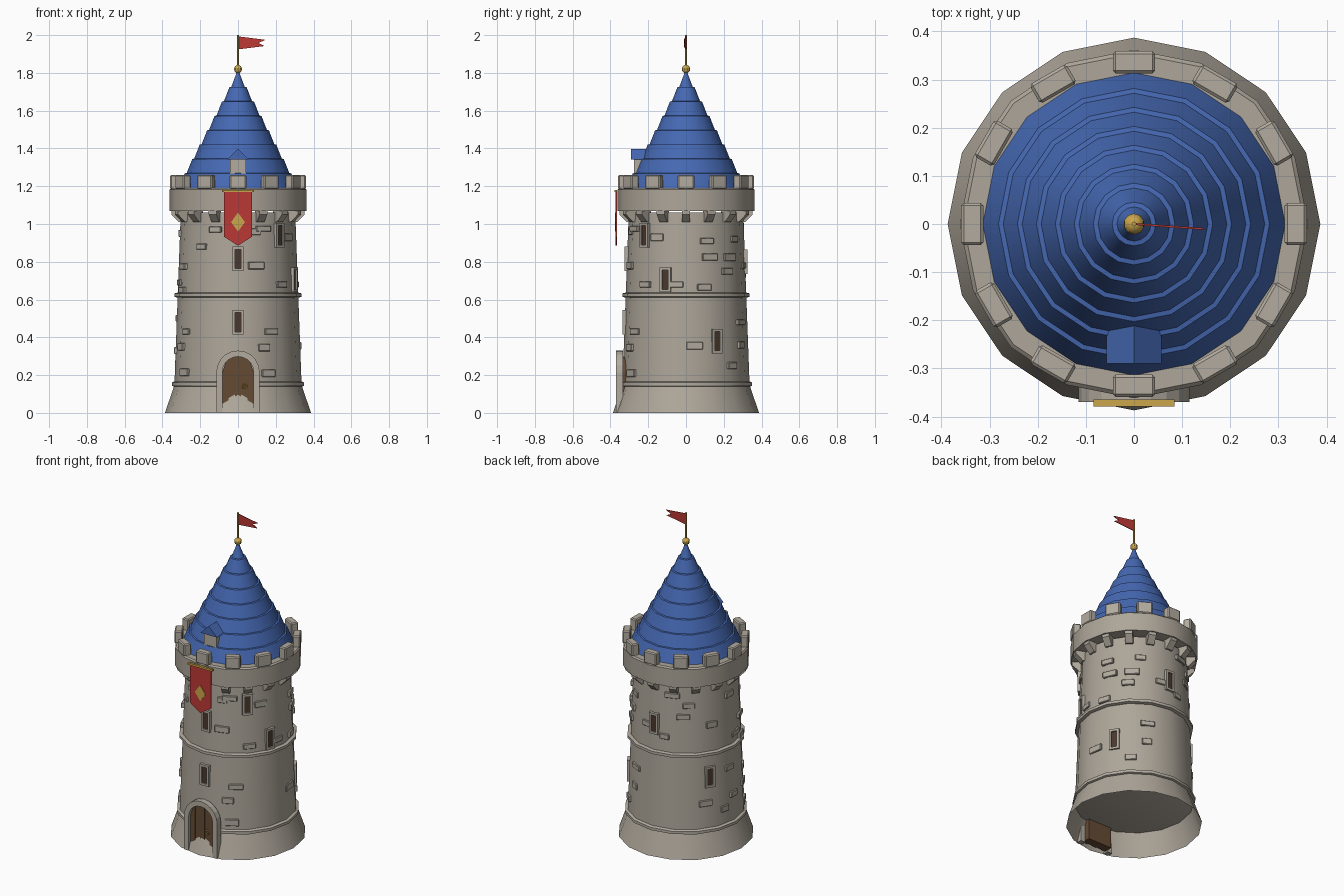
import bpy, bmesh, random
from math import sin, cos, pi, radians
from mathutils import Matrix, Vector

if "Cube" in bpy.data.objects:
    bpy.data.objects.remove(bpy.data.objects["Cube"])

random.seed(4)
COL = {"stone": (0.42, 0.38, 0.32), "light_stone": (0.45, 0.41, 0.35), "blue": (0.06, 0.14, 0.45),
       "wood": (0.13, 0.07, 0.035), "red": (0.5, 0.04, 0.035), "gold": (0.6, 0.38, 0.07),
       "dark": (0.07, 0.04, 0.025)}
MATS = {}
for key, c in COL.items():
    MATS[key] = bpy.data.materials.new(key)
    MATS[key].diffuse_color = (*c, 1)


def make(name, bm, mat, smooth=False, bevel=0):
    me = bpy.data.meshes.new(name)
    bm.to_mesh(me)
    bm.free()
    ob = bpy.data.objects.new(name, me)
    bpy.context.collection.objects.link(ob)
    me.materials.append(MATS[mat])
    if bevel:
        m = ob.modifiers.new("bevel", 'BEVEL')
        m.width, m.segments = bevel, 1
    if smooth:
        bpy.ops.object.select_all(action='DESELECT')
        ob.select_set(True)
        bpy.context.view_layer.objects.active = ob
        bpy.ops.object.shade_smooth_by_angle(angle=radians(30))
    return ob


def lathe(name, prof, mat, n=16, bottom=True, top=True):
    bm = bmesh.new()
    rings = [[bm.verts.new((r * cos(2 * pi * i / n), r * sin(2 * pi * i / n), z)) for i in range(n)]
             for r, z in prof]
    for a, b in zip(rings, rings[1:]):
        for i in range(n):
            j = (i + 1) % n
            bm.faces.new((a[i], a[j], b[j], b[i]))
    if bottom:
        bm.faces.new(rings[0][::-1])
    if top:
        bm.faces.new(rings[-1])
    return make(name, bm, mat, True)


def box(bm, az, c, size):
    """Box in a frame turned by az degrees: local x points outward."""
    m = Matrix.Rotation(radians(az), 4, 'Z') @ Matrix.Translation(c) @ Matrix.Diagonal((*size, 1))
    bmesh.ops.create_cube(bm, size=1, matrix=m)


def prism(bm, pts, a, b, to3d):
    """Extrude a 2D outline between depths a and b; to3d(u, v, d) places it."""
    lo = [bm.verts.new(to3d(u, v, a)) for u, v in pts]
    hi = [bm.verts.new(to3d(u, v, b)) for u, v in pts]
    n = len(pts)
    fs = [bm.faces.new(lo[::-1]), bm.faces.new(hi)]
    fs += [bm.faces.new((lo[i], lo[(i + 1) % n], hi[(i + 1) % n], hi[i])) for i in range(n)]
    bmesh.ops.recalc_face_normals(bm, faces=fs)


def front(u, v, d):
    return (u, d, v)


def wall(az, z):
    """Distance of the 16-sided wall from the axis."""
    r = 0.337 - 0.037 * (z - 0.15)
    return r * cos(pi / 16) / cos(radians(az % 22.5 - 11.25))


# Tower shell
lathe("base_flare", [(0.387, 0), (0.337, 0.145)], "stone", bottom=False)
lathe("tower_wall", [(0.337, 0.14), (0.303, 1.06)], "stone")
lathe("base_band", [(0.337, 0.138), (0.35, 0.143), (0.35, 0.16), (0.337, 0.167)], "light_stone")
lathe("middle_band", [(0.32, 0.61), (0.337, 0.615), (0.337, 0.632), (0.32, 0.637)], "light_stone")
lathe("parapet", [(0.362, 1.069), (0.362, 1.182), (0.354, 1.19)], "stone")

# Corbels under the parapet
bm = bmesh.new()
for k in range(16):
    m = Matrix.Rotation(k * pi / 8, 4, 'Z')
    prism(bm, [(0.285, 1.01), (0.312, 1.01), (0.352, 1.05), (0.352, 1.07), (0.285, 1.07)], -0.022, 0.022,
          lambda u, v, d: m @ Vector((u, d, v)))
make("corbels", bm, "stone")

# Merlons
bm = bmesh.new()
for k in range(12):
    box(bm, 30 * k, (0.336, 0, 1.222), (0.046, 0.088, 0.076))
make("merlons", bm, "light_stone", bevel=0.006)

# Stepped roof
prof = [(0.315, 1.188)]
for i in range(1, 8):
    r, z = 0.315 * (1 - i / 8), 1.192 + 0.076 * i
    prof += [(r + 0.006, z), (r - 0.004, z + 0.002)]
lathe("roof", prof + [(0.004, 1.81)], "blue")

# Dormer
bm = bmesh.new()
box(bm, -90, (0.2, 0, 1.27), (0.15, 0.086, 0.16))
make("dormer_wall", bm, "light_stone")
bm = bmesh.new()
prism(bm, [(-0.057, 1.342), (0.057, 1.342), (0, 1.398)], -0.29, -0.15, front)
make("dormer_roof", bm, "blue")

# Raised wall stones: (angle, height)
stones = [(-129, .88), (-113, .97), (-72, .96), (-72, .78), (-158, .775), (-158, .65), (-148, .43),
          (-156, .35), (-149, .215), (-57, .43), (-65, .345), (-61, .21), (-64, .975), (-30, .93),
          (-43, .68), (-9, .68), (8, .355), (21, .91), (24, .825), (48, .825), (44, .75), (18, .665),
          (57, .92), (64, .48), (63, .36), (47, .25), (80, .78), (110, .99), (128, .93), (122, .86),
          (153, .8), (178, .95), (188, .69), (102, .73), (145, .32), (175, .5), (180, .33), (167, .26)]
bm = bmesh.new()
for az, z in stones:
    box(bm, az, (wall(az, z) - 0.006, 0, z),
        (0.03, random.uniform(0.055, 0.09), random.uniform(0.03, 0.042)))
make("wall_stones", bm, "light_stone", bevel=0.003)

# Arrow-slit windows
fr, pane = bmesh.new(), bmesh.new()
for az, z in [(-90, .48), (-90, .815), (-45, .94), (-20, .705), (30, .38), (90, .8), (150, .48)]:
    r = wall(az, z)
    for s in (-1, 1):
        box(fr, az, (r - 0.003, s * 0.023, z), (0.03, 0.014, 0.13))
        box(fr, az, (r - 0.003, 0, z + s * 0.058), (0.03, 0.032, 0.014))
    box(pane, az, (r - 0.008, 0, z), (0.024, 0.034, 0.104))
make("window_frames", fr, "light_stone")
make("window_panes", pane, "dark")


# Door frame and planked door
def arch(r, zc=0.215, n=10):
    return [(r * cos(pi * i / n), zc + r * sin(pi * i / n)) for i in range(n + 1)]


bm = bmesh.new()
prism(bm, [(0.115, 0)] + arch(0.115) + [(-0.115, 0), (-0.083, 0)] + arch(0.083)[::-1] + [(0.083, 0)],
      -0.37, -0.333, front)
make("door_frame", bm, "light_stone")
bm = bmesh.new()
w = 0.166 / 5
for k in range(5):
    x0 = -0.083 + k * w
    xs = [x0 + w * t for t in (0, 0.5, 1)]
    top = [(x, 0.215 + max(0, 0.083 ** 2 - x * x) ** 0.5) for x in xs]
    prism(bm, [(xs[0], 0.01), (xs[2], 0.01)] + top[::-1], -0.354 + 0.004 * (k % 2), -0.3, front)
make("door", bm, "wood")

# Door ring
bpy.ops.mesh.primitive_torus_add(major_radius=0.012, minor_radius=0.003, major_segments=12,
                                 minor_segments=6, location=(0.035, -0.357, 0.14), rotation=(pi / 2, 0, 0))
bpy.context.object.name = "door_ring"
bpy.context.object.data.materials.append(MATS["gold"])

# Banner with diamond and rod
bm = bmesh.new()
prism(bm, [(-0.073, 1.172), (-0.073, 0.932), (0, 0.885), (0.073, 0.932), (0.073, 1.172)],
      -0.372, -0.366, front)
make("banner", bm, "red")
bm = bmesh.new()
prism(bm, [(-0.037, 1.01), (0, 0.96), (0.037, 1.01), (0, 1.06)], -0.375, -0.37, front)
make("banner_diamond", bm, "gold")
bm = bmesh.new()
box(bm, 0, (0, -0.372, 1.175), (0.168, 0.014, 0.012))
make("banner_rod", bm, "gold")

# Finial, pole and flag
lathe("flag_pole", [(0.005, 1.79), (0.005, 2.0)], "gold", n=8)
bm = bmesh.new()
bmesh.ops.create_uvsphere(bm, u_segments=10, v_segments=8, radius=0.022,
                          matrix=Matrix.Translation((0, 0, 1.82)))
make("finial_ball", bm, "gold", True)
bm = bmesh.new()
prism(bm, [(0.003, 1.925), (0.14, 1.942), (0.108, 1.958), (0.145, 1.975), (0.003, 1.993)],
      -0.002, 0.002, lambda u, v, d: (u, d - 0.07 * u, v))
make("flag", bm, "red")

for m in bpy.data.materials:
    if m.users and not m.is_grease_pencil:
        m.use_nodes = True
        m.node_tree.nodes["Principled BSDF"].inputs["Base Color"].default_value = m.diffuse_color
